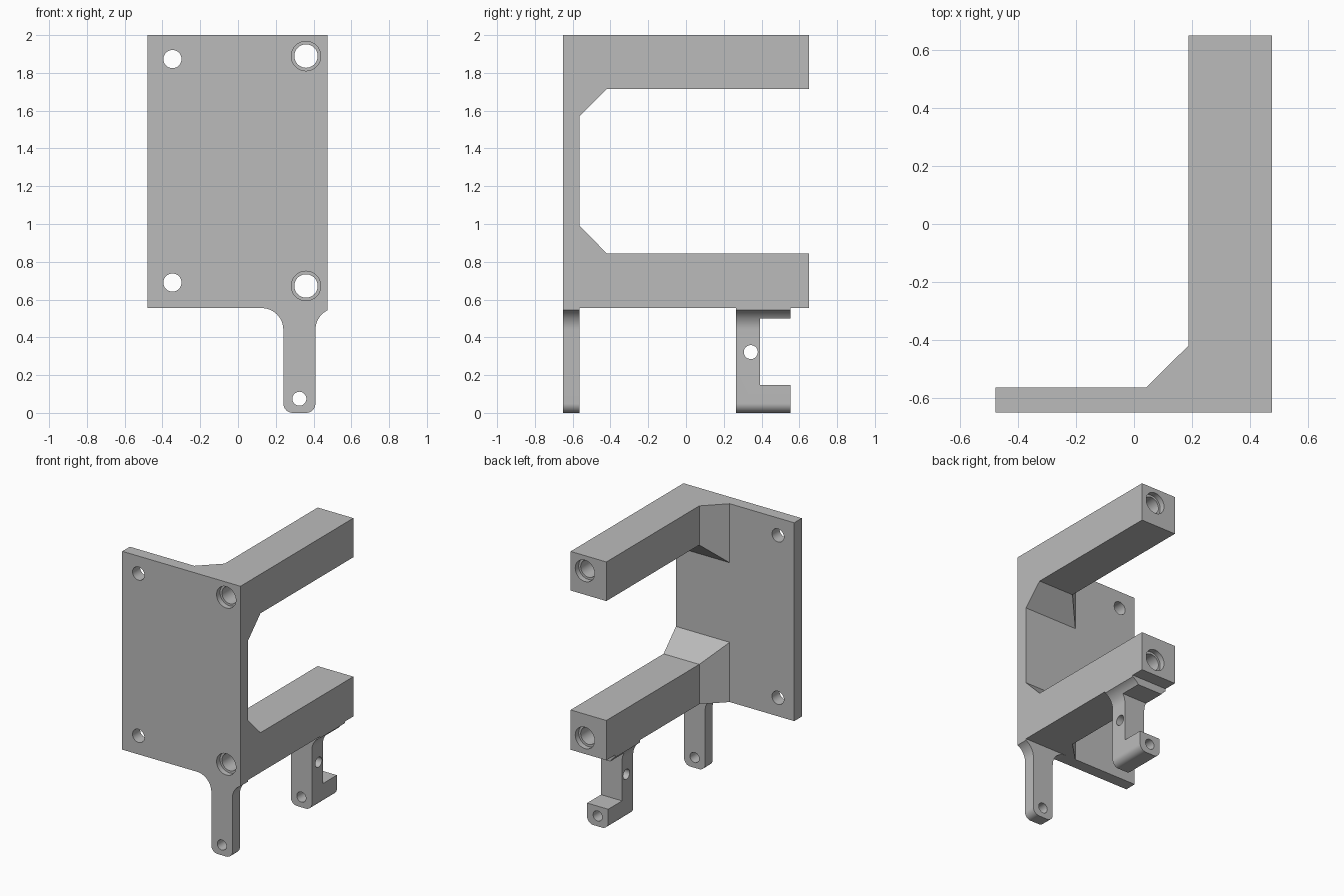
import bpy, bmesh, math

if "Cube" in bpy.data.objects:
    bpy.data.objects.remove(bpy.data.objects["Cube"])

grey = bpy.data.materials.new("plain grey")
grey.diffuse_color = (0.5, 0.5, 0.5, 1)
grey.use_nodes = True
grey.node_tree.nodes["Principled BSDF"].inputs["Base Color"].default_value = grey.diffuse_color


def finish(name, bm):
    bmesh.ops.recalc_face_normals(bm, faces=bm.faces)
    mesh = bpy.data.meshes.new(name)
    bm.to_mesh(mesh)
    bm.free()
    obj = bpy.data.objects.new(name, mesh)
    mesh.materials.append(grey)
    bpy.context.collection.objects.link(obj)
    return obj


def loft(name, sections):
    """Closed solid through loops of equal point count."""
    bm = bmesh.new()
    loops = [[bm.verts.new(p) for p in s] for s in sections]
    n = len(loops[0])
    for a, b in zip(loops, loops[1:]):
        for i in range(n):
            j = (i + 1) % n
            bm.faces.new((a[i], a[j], b[j], b[i]))
    bm.faces.new(loops[0])
    bm.faces.new(loops[-1][::-1])
    return finish(name, bm)


def rect(y, x0, x1, z0, z1):
    return [(x0, y, z0), (x1, y, z0), (x1, y, z1), (x0, y, z1)]


def box(name, x0, x1, y0, y1, z0, z1):
    return loft(name, [rect(y0, x0, x1, z0, z1), rect(y1, x0, x1, z0, z1)])


def rod(name, axis, u, v, r, a, b, n=40):
    """Cylinder along x or y from a to b; (u, v) is its centre."""
    ring = [(u + r * math.cos(2 * math.pi * i / n), v + r * math.sin(2 * math.pi * i / n))
            for i in range(n)]
    put = (lambda t, p: (t, *p)) if axis == "x" else (lambda t, p: (p[0], t, p[1]))
    return loft(name, [[put(t, p) for p in ring] for t in (a, b)])


def combine(target, other, op):
    m = target.modifiers.new(op, "BOOLEAN")
    m.operation, m.solver, m.object = op, "EXACT", other
    bpy.context.view_layer.objects.active = target
    bpy.ops.object.modifier_apply(modifier=m.name)
    bpy.data.objects.remove(other)


def arc(cx, cz, r, a0, a1, n=12):
    return [(cx + r * math.cos(a0 + (a1 - a0) * i / n), cz + r * math.sin(a0 + (a1 - a0) * i / n))
            for i in range(n + 1)]


def leg(name, left, y0, y1):
    """Round-footed leg with fillets flaring up to the body, clipped at x = left."""
    pi = math.pi
    c = 0.05
    pts = arc(0.24 + c, c, c, pi, 1.5 * pi) + arc(0.41 - c, c, c, 1.5 * pi, 2 * pi)
    pts += arc(0.525, 0.44, 0.115, pi, pi - math.acos(0.05 / 0.115))
    pts += [(0.475, 0.6), (left, 0.6)]
    pts += arc(0.125, 0.44, 0.115, math.acos((left - 0.125) / 0.115), 0)
    return loft(name, [[(x, y, z) for x, z in pts] for y in (y0, y1)])


# Mounting plate
bracket = box("bracket", -0.478, 0.475, -0.65, -0.563, 0.555, 2)

# Two arms, each flaring where it meets the plate
for lo, hi, up in ((0.555, 0.845, 1), (1.715, 2, -1)):
    sections = []
    for y, f in ((-0.65, 0.145), (-0.563, 0.145), (-0.42, 0), (0.65, 0)):
        z0 = lo if up > 0 else lo - f
        z1 = hi + f if up > 0 else hi
        sections.append(rect(y, 0.187 - f, 0.475, z0, z1))
    combine(bracket, loft("arm", sections), "UNION")

# Front leg, and rear leg notched into a hook
front_leg = leg("front_leg", 0.13, -0.65, -0.563)
rear_leg = leg("rear_leg", 0.187, 0.265, 0.553)
combine(rear_leg, box("notch", 0, 0.6, 0.393, 0.7, 0.147, 0.5), "DIFFERENCE")
combine(bracket, front_leg, "UNION")
combine(bracket, rear_leg, "UNION")

# Cross hole in the rear leg and pin holes in both feet
combine(bracket, rod("cross_hole", "x", 0.343, 0.322, 0.037, 0.1, 0.6), "DIFFERENCE")
combine(bracket, rod("front_pin_hole", "y", 0.325, 0.075, 0.037, -0.8, -0.4), "DIFFERENCE")
combine(bracket, rod("rear_pin_hole", "y", 0.325, 0.075, 0.037, 0.1, 0.8), "DIFFERENCE")

# Plate holes, arm bores and the counterbores at both arm ends
for z in (0.69, 1.873):
    combine(bracket, rod("plate_hole", "y", -0.347, z, 0.048, -0.8, -0.4), "DIFFERENCE")
for z in (0.672, 1.889):
    combine(bracket, rod("bore", "y", 0.36, z, 0.062, -0.8, 0.8), "DIFFERENCE")
    for a, b in ((-0.8, -0.61), (0.61, 0.8)):
        combine(bracket, rod("counterbore", "y", 0.36, z, 0.078, a, b), "DIFFERENCE")

# Smooth the holes and fillets, keep the flat faces crisp
bpy.ops.object.select_all(action="DESELECT")
bracket.select_set(True)
bpy.context.view_layer.objects.active = bracket
bpy.ops.object.shade_smooth_by_angle(angle=math.radians(25))
